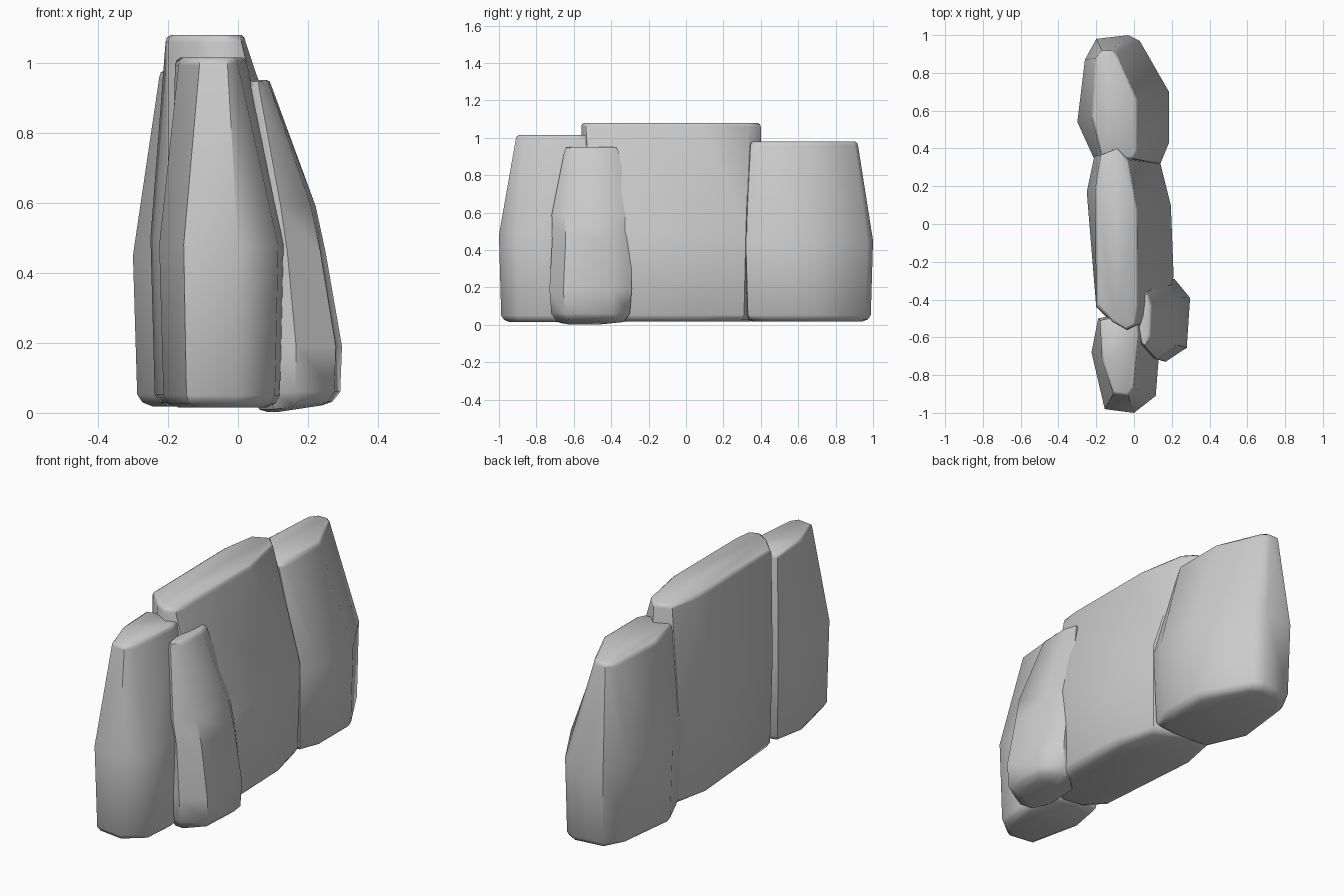
import bpy, bmesh
from mathutils import Vector


def inset(pts, d):
    """Pull an outline towards its centre by about d."""
    c = sum((Vector(p) for p in pts), Vector((0, 0))) / len(pts)
    hx = max(abs(p[0] - c.x) for p in pts)
    hy = max(abs(p[1] - c.y) for p in pts)
    return [(c.x + (p[0] - c.x) * (1 - d / hx), c.y + (p[1] - c.y) * (1 - d / hy)) for p in pts]


def loft(name, rings):
    """Skin a list of (outline, z) rings; z may be a function of x."""
    bm = bmesh.new()
    loops = [[bm.verts.new((x, y, z(x) if callable(z) else z)) for x, y in pts] for pts, z in rings]
    n = len(loops[0])
    for a, b in zip(loops, loops[1:]):
        for i in range(n):
            j = (i + 1) % n
            bm.faces.new((a[i], a[j], b[j], b[i]))
    bm.faces.new(loops[0])
    bm.faces.new(loops[-1])
    bmesh.ops.recalc_face_normals(bm, faces=bm.faces)
    me = bpy.data.meshes.new(name)
    bm.to_mesh(me)
    bm.free()
    ob = bpy.data.objects.new(name, me)
    bpy.context.collection.objects.link(ob)
    bpy.ops.object.select_all(action='DESELECT')
    ob.select_set(True)
    bpy.context.view_layer.objects.active = ob
    bpy.ops.object.shade_smooth_by_angle(angle=0.8)


def slab(name, mid, top, z0, zm, z1):
    """Upright stone with softened rims: straight below zm, tapering above."""
    base = inset(mid, 0.012)
    loft(name, [(inset(base, 0.045), z0), (inset(base, 0.015), z0 + 0.012), (base, z0 + 0.035),
                (mid, zm), (top, z1 - 0.022),
                (inset(top, 0.004), z1 - 0.008), (inset(top, 0.016), z1)])


# Back stone
slab("back_stone",
     [(-0.20, 0.98), (-0.03, 1.0), (0.03, 0.97), (0.185, 0.70), (0.185, 0.43),
      (0.14, 0.32), (-0.05, 0.30), (-0.20, 0.32), (-0.30, 0.54), (-0.26, 0.87)],
     [(-0.17, 0.92), (-0.12, 0.92), (-0.09, 0.90), (0.02, 0.66), (0.02, 0.38),
      (0.0, 0.345), (-0.08, 0.335), (-0.17, 0.345), (-0.225, 0.57), (-0.205, 0.88)],
     0.018, 0.45, 0.98)

# Large middle stone
slab("middle_stone",
     [(-0.21, 0.36), (-0.06, 0.40), (0.14, 0.32), (0.195, 0.10), (0.21, -0.28),
      (0.14, -0.50), (0.03, -0.56), (-0.10, -0.54), (-0.20, -0.44), (-0.25, 0.17)],
     [(-0.175, 0.365), (-0.09, 0.40), (-0.03, 0.34), (0.02, 0.08), (0.022, -0.44),
      (0.01, -0.535), (-0.04, -0.56), (-0.11, -0.52), (-0.20, -0.43), (-0.207, 0.18)],
     0.018, 0.50, 1.08)

# Front stone
slab("front_stone",
     [(-0.155, -0.98), (0.0, -1.0), (0.115, -0.91), (0.13, -0.72), (0.10, -0.50),
      (-0.05, -0.47), (-0.19, -0.50), (-0.225, -0.68)],
     [(-0.11, -0.90), (-0.03, -0.91), (0.0, -0.87), (0.027, -0.58), (0.018, -0.53),
      (-0.08, -0.49), (-0.18, -0.51), (-0.17, -0.72)],
     0.015, 0.48, 1.015)

# Small leaning stone: one outline stretched between x and y limits per level
unit = [(0.40, 1), (0.67, 1), (1, 0.77), (0.93, 0.17), (0.48, 0), (0.2, 0.05), (0, 0.3), (0.05, 0.8)]


def level(x0, x1, y0, y1):
    return [(x0 + u * (x1 - x0), y0 + v * (y1 - y0)) for u, v in unit]


loft("small_leaning_stone", [
    (level(0.085, 0.24, -0.64, -0.42), lambda x: 0.002 + max(0, x - 0.11) * 0.15),
    (level(0.06, 0.27, -0.69, -0.33), lambda x: 0.01 + max(0, x - 0.1) * 0.13),
    (level(0.045, 0.292, -0.72, -0.30), 0.06),
    (level(0.045, 0.297, -0.73, -0.29), 0.19),
    (level(0.04, 0.25, -0.715, -0.292), 0.46),
    (level(0.03, 0.222, -0.718, -0.297), 0.59),
    (level(0.025, 0.097, -0.65, -0.362), 0.93),
    (level(0.03, 0.09, -0.642, -0.372), 0.947),
    (level(0.04, 0.08, -0.62, -0.39), 0.951)])
